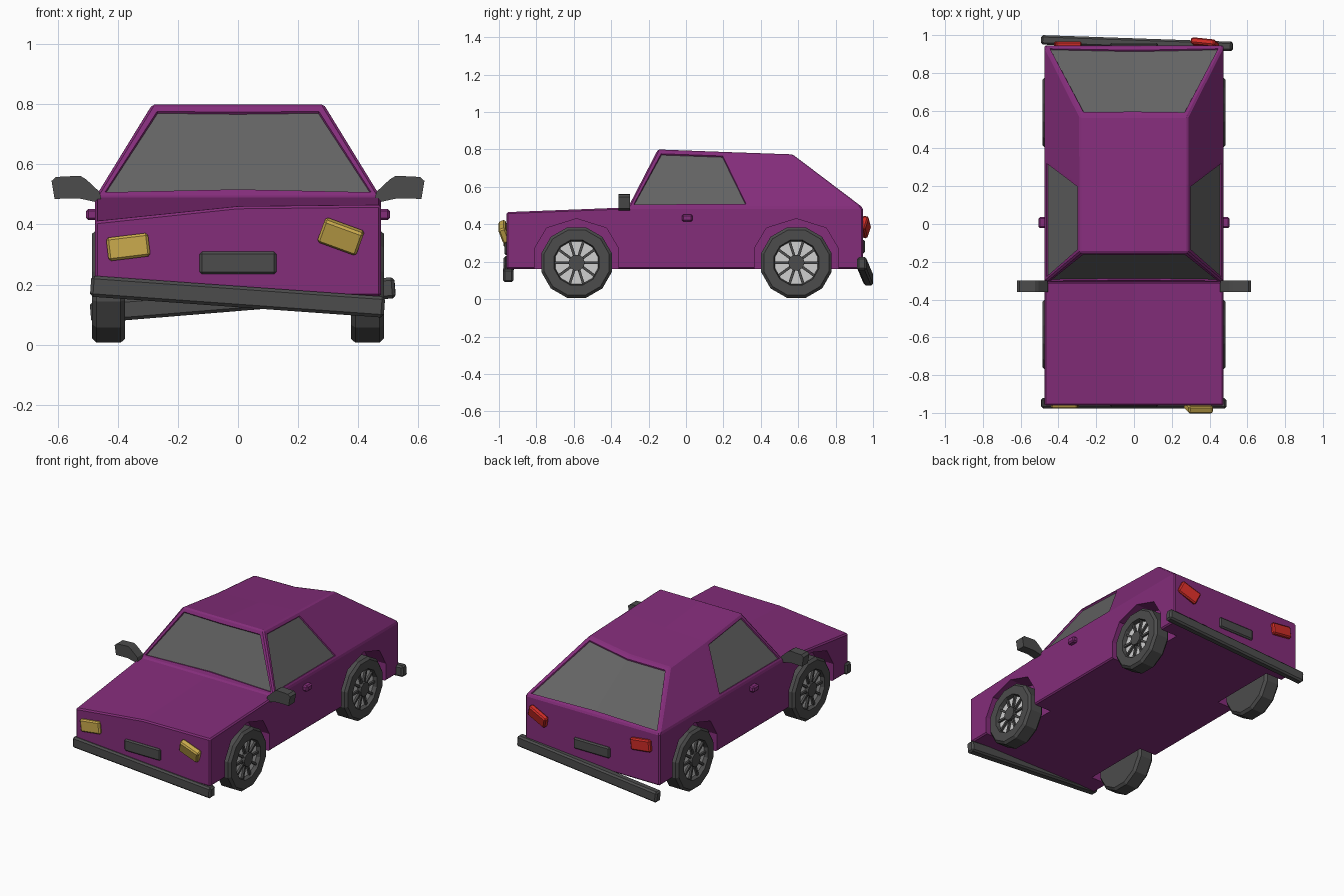
import bpy, bmesh, math
from mathutils import Vector, Matrix

if "Cube" in bpy.data.objects:
    bpy.data.objects.remove(bpy.data.objects["Cube"], do_unlink=True)


def material(name, r, g, b):
    m = bpy.data.materials.new(name)
    m.use_nodes = True
    m.diffuse_color = (r, g, b, 1)
    node = next(n for n in m.node_tree.nodes if n.type == "BSDF_PRINCIPLED")
    node.inputs["Base Color"].default_value = (r, g, b, 1)
    node.inputs["Roughness"].default_value = 0.8
    return m


PURPLE = material("purple_paint", 0.23, 0.026, 0.195)
GLASS = material("grey_glass", 0.125, 0.125, 0.125)
DARK = material("dark_grey", 0.072, 0.072, 0.072)
RIM = material("light_grey_rim", 0.62, 0.62, 0.62)
YELLOW = material("yellow_lamp", 0.60, 0.41, 0.075)
RED = material("red_lamp", 0.62, 0.025, 0.02)


def make(name, bm, *mats):
    bmesh.ops.recalc_face_normals(bm, faces=bm.faces[:])
    mesh = bpy.data.meshes.new(name)
    bm.to_mesh(mesh)
    bm.free()
    for m in mats:
        mesh.materials.append(m)
    ob = bpy.data.objects.new(name, mesh)
    bpy.context.collection.objects.link(ob)
    return ob


def box(name, mat, loc, size, rot=(0, 0, 0), bevel=0.008):
    bm = bmesh.new()
    bmesh.ops.create_cube(bm, size=1)
    bmesh.ops.scale(bm, vec=size, verts=bm.verts)
    if bevel:
        bmesh.ops.bevel(bm, geom=bm.edges[:], offset=bevel, segments=1, affect="EDGES")
    ob = make(name, bm, mat)
    ob.location = loc
    ob.rotation_euler = [math.radians(a) for a in rot]
    return ob


def bar(name, mat, a, b, depth, height):
    """A box running from a to b."""
    a, b = Vector(a), Vector(b)
    d = b - a
    ob = box(name, mat, (a + b) / 2, (d.length, depth, height), bevel=0.01)
    ob.rotation_euler = d.to_track_quat("X", "Z").to_euler()
    return ob


def prism(name, mat, points, axis, lo, hi):
    """Extrude a 2D outline along x (points are y, z) or y (points are x, z)."""
    bm = bmesh.new()
    put = (lambda p, t: (t, p[0], p[1])) if axis == "x" else (lambda p, t: (p[0], t, p[1]))
    rings = [[bm.verts.new(put(p, t)) for p in points] for t in (lo, hi)]
    n = len(points)
    for r in rings:
        bm.faces.new(r)
    for i in range(n):
        j = (i + 1) % n
        bm.faces.new((rings[0][i], rings[0][j], rings[1][j], rings[1][i]))
    return make(name, bm, mat)


# Body shell: a loop of cross rows (y, half width, z on right, middle, left)
W, R, LOW, BELT = 0.475, 0.285, 0.16, 0.49
rows = [
    (-0.96, W, LOW, LOW, LOW),        # front bottom
    (-0.96, W, 0.41, 0.46, 0.465),    # hood front
    (-0.31, W, BELT, BELT, BELT),     # cowl
    (-0.15, R, 0.80, 0.80, 0.80),     # roof front
    (0.21, R, 0.755, 0.765, 0.787),   # roof middle
    (0.57, R, 0.725, 0.73, 0.775),    # roof rear
    (0.945, W, BELT, BELT, BELT),     # tail
    (0.945, W, LOW, LOW, LOW),        # rear bottom
    (0.34, W, LOW, LOW, LOW),
    (-0.31, W, LOW, LOW, LOW),
]
bm = bmesh.new()
grid = [[bm.verts.new((x * w, y, z)) for x, z in zip((-1, 0, 1), zs)]
        for y, w, *zs in rows]
for i, row in enumerate(grid):
    nxt = grid[(i + 1) % len(grid)]
    for c in (0, 1):
        f = bm.faces.new((row[c], row[c + 1], nxt[c + 1], nxt[c]))
        f.material_index = int(i in (2, 5))          # windscreen, rear window
for c, side in ((0, -1), (2, 1)):
    v = [row[c] for row in grid] + [bm.verts.new((side * W, 0.34, BELT))]
    for loop in ((0, 1, 2, 9), (9, 2, 10, 8), (8, 10, 6, 7), (10, 4, 5, 6)):
        bm.faces.new([v[k] for k in loop])
    bm.faces.new([v[k] for k in (2, 3, 4, 10)]).material_index = 1   # side window
bmesh.ops.recalc_face_normals(bm, faces=bm.faces[:])
sharp = [e for e in bm.edges if e.calc_face_angle(0) > math.radians(20)]
bmesh.ops.bevel(bm, geom=sharp, offset=0.008, segments=1, affect="EDGES", material=0)
panes = [f for f in bm.faces if f.material_index == 1]
frame = bmesh.ops.inset_region(bm, faces=panes, thickness=0.022, depth=0)["faces"]
frame += bmesh.ops.inset_region(bm, faces=panes, thickness=0.004, depth=-0.008)["faces"]
for f in frame:
    f.material_index = 0
body = make("body", bm, PURPLE, GLASS)

# Wheel wells cut out of the body
AXLES = (("front", -0.585), ("rear", 0.59))
arch = [(0.225, 0.10), (0.225, 0.27), (0.16, 0.38), (0, 0.43)]
arch += [(-y, z) for y, z in reversed(arch[:3])]
for end, y in AXLES:
    for side in (-1, 1):
        lo, hi = sorted((side * 0.35, side * 0.6))
        cutter = prism("well_cutter", PURPLE, [(y + p, z) for p, z in arch], "x", lo, hi)
        cutter.hide_render = True
        mod = body.modifiers.new("wheel_well", "BOOLEAN")
        mod.operation, mod.solver, mod.object = "DIFFERENCE", "EXACT", cutter
        bpy.context.view_layer.objects.active = body
        bpy.ops.object.modifier_apply(modifier=mod.name)
        bpy.data.objects.remove(cutter, do_unlink=True)


def wheel(name, x, y, side):
    """Twelve-sided tyre with a recessed rim, spokes and hub."""
    profile = [(0.18, -0.055), (0.195, -0.04), (0.195, 0.04), (0.18, 0.055),
               (0.125, 0.055), (0.118, 0.03)]
    n = 12
    bm = bmesh.new()
    rings = []
    for r, t in profile:
        angles = [2 * math.pi * (k + 0.5) / n for k in range(n)]
        rings.append([bm.verts.new((t * side, r * math.cos(a), r * math.sin(a))) for a in angles])
    for a, b in zip(rings, rings[1:]):
        for k in range(n):
            j = (k + 1) % n
            bm.faces.new((a[k], a[j], b[j], b[k]))
    bm.faces.new(rings[0])
    bm.faces.new(rings[-1]).material_index = 1
    # spokes
    for k in range(10):
        turn = Matrix.Rotation(2 * math.pi * k / 10, 4, "X")
        place = turn @ Matrix.Translation((side * 0.035, 0.075, 0))
        bmesh.ops.create_cube(bm, size=1, matrix=place @ Matrix.Diagonal((0.016, 0.088, 0.014, 1)))
    # hub
    bmesh.ops.create_cone(bm, cap_ends=True, segments=10, radius1=0.044, radius2=0.044, depth=0.03,
                          matrix=Matrix.Translation((side * 0.04, 0, 0)) @ Matrix.Rotation(math.pi / 2, 4, "Y"))
    ob = make(name, bm, DARK, RIM)
    ob.location = (x, y, 0.195)


for side, word in ((-1, "right"), (1, "left")):
    for end, y in AXLES:
        wheel(f"{end}_{word}_wheel", side * 0.43, y, side)
    # Door handle and wing mirror
    box(f"{word}_door_handle", PURPLE, (side * 0.485, 0.007, 0.433), (0.04, 0.058, 0.038))
    outline = [(0.455, 0.485), (0.475, 0.475), (0.53, 0.487), (0.61, 0.485), (0.62, 0.545),
               (0.605, 0.558), (0.525, 0.562), (0.505, 0.55), (0.46, 0.508)]
    prism(f"{word}_mirror", DARK, [(side * x, z) for x, z in outline], "y", -0.36, -0.30)

# Bumpers, knocked askew
bar("front_bumper", DARK, (-0.49, -0.948, 0.195), (0.487, -0.95, 0.125), 0.055, 0.07)
bar("rear_bumper", DARK, (-0.49, 0.975, 0.107), (0.522, 0.94, 0.19), 0.05, 0.07)

# Number plates
box("front_plate", DARK, (0, -0.96, 0.272), (0.255, 0.02, 0.075))
box("rear_plate", DARK, (0, 0.948, 0.28), (0.255, 0.02, 0.07))

# Lamps
box("right_headlamp", YELLOW, (-0.365, -0.962, 0.325), (0.14, 0.03, 0.078), (0, -7, 0))
box("left_headlamp", YELLOW, (0.342, -0.972, 0.36), (0.138, 0.04, 0.085), (20, 20, 0))
box("right_tail_lamp", RED, (-0.35, 0.952, 0.395), (0.14, 0.03, 0.075), (0, 7, 0))
box("left_tail_lamp", RED, (0.375, 0.957, 0.385), (0.138, 0.035, 0.078), (-15, -22, -6))
